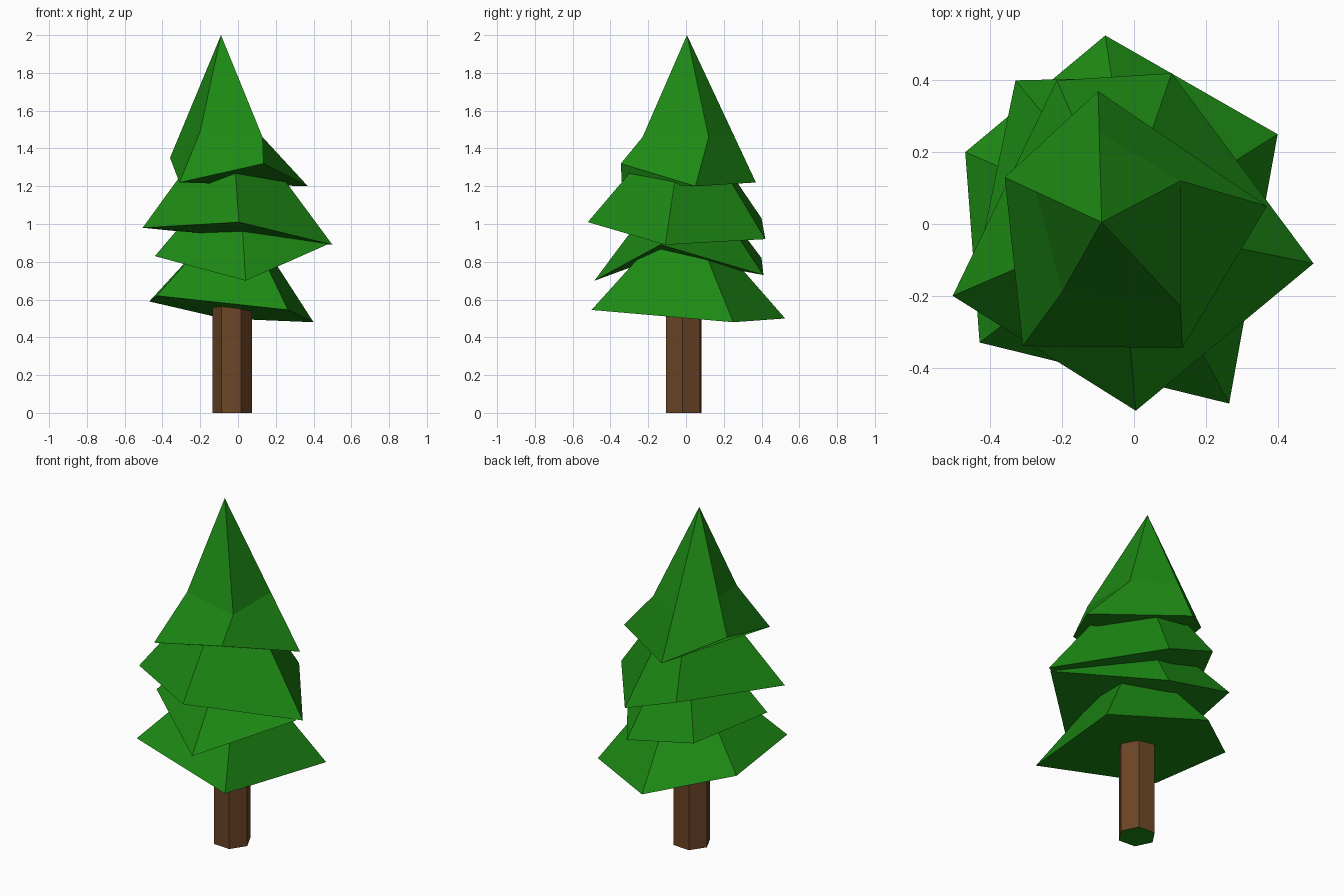
import bpy, bmesh, math
from mathutils import Vector

if "Cube" in bpy.data.objects:
    bpy.data.objects.remove(bpy.data.objects["Cube"])


def material(name, color):
    m = bpy.data.materials.new(name)
    m.diffuse_color = (*color, 1)
    m.use_nodes = True
    m.node_tree.nodes["Principled BSDF"].inputs["Base Color"].default_value = m.diffuse_color
    return m


green = material("foliage_green", (0.012, 0.25, 0.007))
brown = material("bark_brown", (0.15, 0.06, 0.02))


def loft(name, rings, mats, apex=None):
    """Join equal-sided rings, capped below, ending in a point or a cap."""
    bm = bmesh.new()
    vr = [[bm.verts.new(p) for p in r] for r in rings]
    n = len(vr[0])
    base = bm.faces.new(vr[0][::-1])
    for a, b in zip(vr, vr[1:]):
        for i in range(n):
            j = (i + 1) % n
            bm.faces.new((a[i], a[j], b[j], b[i]))
    if apex is None:
        bm.faces.new(vr[-1])
    else:
        tip = bm.verts.new(apex)
        for i in range(n):
            bm.faces.new((vr[-1][i], vr[-1][(i + 1) % n], tip))
    base.material_index = len(mats) - 1
    bmesh.ops.recalc_face_normals(bm, faces=bm.faces)
    me = bpy.data.meshes.new(name)
    bm.to_mesh(me)
    bm.free()
    for m in mats:
        me.materials.append(m)
    ob = bpy.data.objects.new(name, me)
    bpy.context.collection.objects.link(ob)


def toward(ring, target, t):
    return [Vector(p).lerp(Vector(target), t) for p in ring]


# Trunk: six-sided post with a green underside
def hexagon(z):
    return [(-0.03 + 0.104 * math.cos(math.radians(60 * k - 4)),
             -0.012 + 0.104 * math.sin(math.radians(60 * k - 4)), z) for k in range(6)]


loft("trunk", [hexagon(0), hexagon(0.65)], [brown, green])

# Lower three foliage tiers: uneven five-sided skirts narrowing toward a point
tiers = {
    "foliage_bottom": ([(0.40, 0.25, 0.48), (-0.08, 0.525, 0.50), (-0.47, 0.20, 0.59),
                        (-0.43, -0.33, 0.62), (0.265, -0.50, 0.545)], (0, 0, 1.10)),
    "foliage_lower_middle": ([(0.47, -0.135, 0.89), (0.10, 0.41, 0.73), (-0.33, 0.40, 0.82),
                              (-0.44, -0.13, 0.83), (0.04, -0.485, 0.70)], (0, 0, 1.35)),
    "foliage_upper_middle": ([(0.50, -0.11, 0.89), (0.105, 0.42, 0.92), (-0.215, 0.40, 1.03),
                              (-0.505, -0.20, 0.98), (0.005, -0.52, 1.01)], (-0.04, 0, 1.62)),
}
for name, (ring, point) in tiers.items():
    loft(name, [ring, toward(ring, point, 0.6)], [green])

# Top tier: flared skirt rising to the tip
tip = (-0.09, 0.005, 2.0)
skirt = [(0.37, 0.05, 1.20), (-0.10, 0.37, 1.22), (-0.36, 0.13, 1.35),
         (-0.31, -0.34, 1.22), (0.135, -0.345, 1.32)]
waist = toward(skirt, tip, 0.32)
waist[0] = (0.13, 0.12, 1.46)
waist[3] = (-0.20, -0.19, 1.49)
waist[4] = (0.13, -0.23, 1.46)
loft("foliage_top", [skirt, waist], [green], tip)
